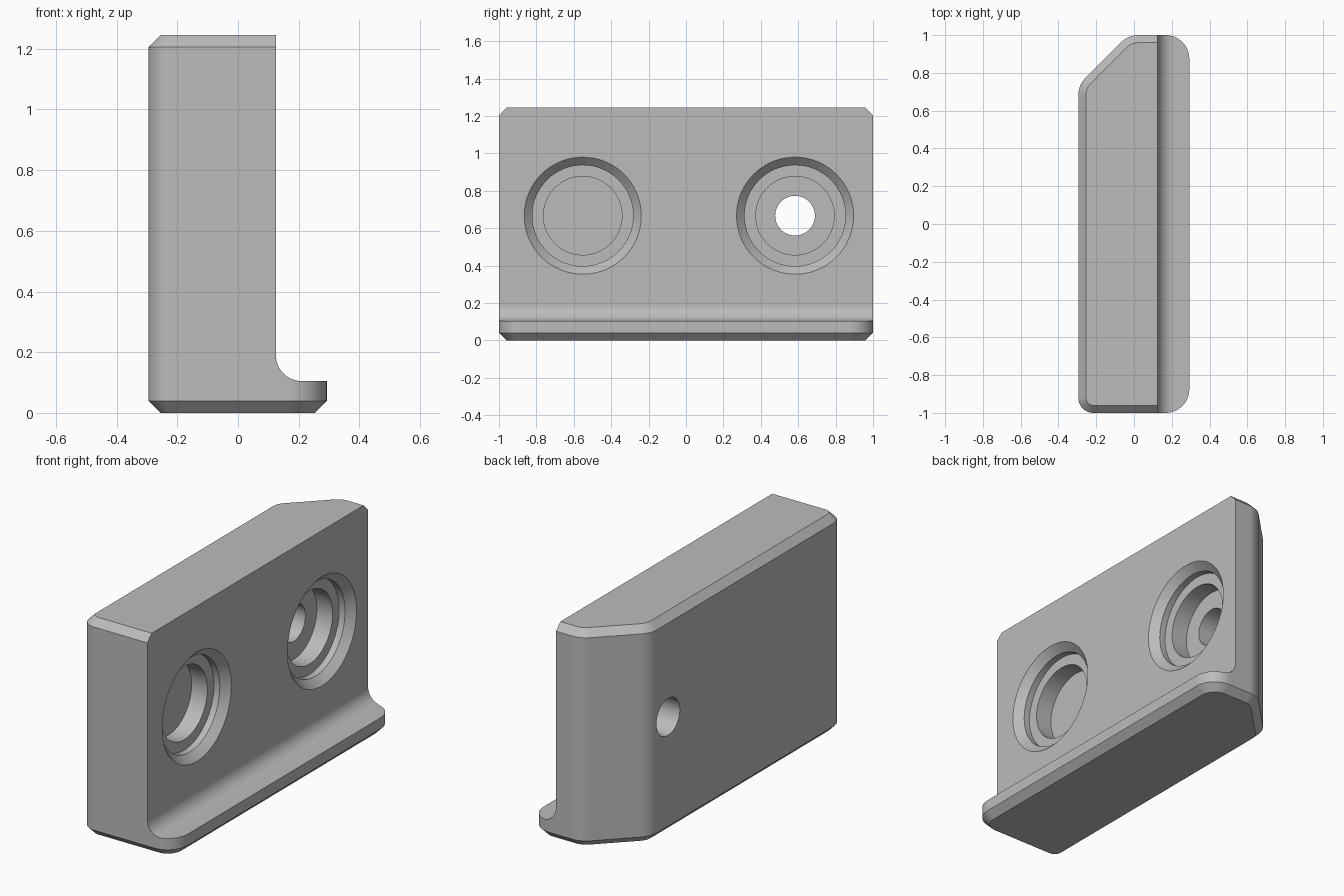
import bpy, bmesh
from math import sin, cos, pi, radians
from mathutils import Vector

cube = bpy.data.objects.get("Cube")
if cube:
    bpy.data.objects.remove(cube, do_unlink=True)

grey = bpy.data.materials.new("plain grey")
grey.use_nodes = True
grey.diffuse_color = (0.5, 0.5, 0.5, 1)
grey.node_tree.nodes["Principled BSDF"].inputs["Base Color"].default_value = (0.5, 0.5, 0.5, 1)


def loft(name, loops):
    """Closed solid through matching loops of points."""
    bm = bmesh.new()
    rings = [[bm.verts.new(p) for p in loop] for loop in loops]
    for a, b in zip(rings, rings[1:]):
        for i in range(len(a)):
            j = (i + 1) % len(a)
            bm.faces.new((a[i], a[j], b[j], b[i]))
    bm.faces.new(rings[0][::-1])
    bm.faces.new(rings[-1])
    bmesh.ops.recalc_face_normals(bm, faces=bm.faces)
    mesh = bpy.data.meshes.new(name)
    bm.to_mesh(mesh)
    bm.free()
    mesh.materials.append(grey)
    obj = bpy.data.objects.new(name, mesh)
    bpy.context.collection.objects.link(obj)
    return obj


def arc(cx, cy, r, start, end, steps=12):
    angles = [radians(start + (end - start) * i / steps) for i in range(steps + 1)]
    return [(cx + r * cos(a), cy + r * sin(a)) for a in angles]


# Plan outline: corner, radius, start and end direction of each rounded corner
X0, X1, TOP, BEVEL = -0.295, 0.293, 1.245, 0.04
CORNERS = [((X1, -1), 0.125, -90, 0), ((X1, 1), 0.125, 0, 90),
           ((-0.03, 1), 0.13, 90, 135), ((X0, 0.735), 0.13, 135, 180),
           ((X0, -1), 0.08, 180, 270)]


def outline(z, inset):
    pts = []
    for corner, r, start, end in CORNERS:
        n1 = Vector((cos(radians(start)), sin(radians(start))))
        n2 = Vector((cos(radians(end)), sin(radians(end))))
        centre = Vector(corner) - (n1 + n2) * r / (1 + n1.dot(n2))
        pts += [(x, y, z) for x, y in arc(centre.x, centre.y, r - inset, start, end)]
    return pts


# Block with chamfered top and bottom rims
body = loft("jaw_block", [outline(0, BEVEL), outline(BEVEL, 0),
                          outline(TOP - BEVEL, 0), outline(TOP, BEVEL)])

# Step above the foot, with its inner fillet
FACE, FOOT, FILLET = 0.125, 0.105, 0.085
step = [(FACE, 1.5)] + arc(FACE + FILLET, FOOT + FILLET, FILLET, 180, 270, 16)
step += [(0.5, FOOT), (0.5, 1.5)]
cutters = [loft("step_cutter", [[(x, y, z) for x, z in step] for y in (-1.2, 1.2)])]


# Stepped round pockets: (depth, radius) pairs going into the face
def pocket(name, y, sections):
    return loft(name, [[(FACE - depth, y + a, 0.667 + b)
                        for a, b in arc(0, 0, r, 0, 360, 64)[:-1]]
                       for depth, r in sections])


SECTIONS = [(-0.02, 0.333), (0.043, 0.27), (0.08, 0.27), (0.08, 0.21), (0.18, 0.21)]
cutters.append(pocket("blind_pocket_cutter", -0.552, SECTIONS))
cutters.append(pocket("through_pocket_cutter", 0.583,
                      SECTIONS + [(0.18, 0.106), (0.6, 0.106)]))

bpy.ops.object.select_all(action='DESELECT')
bpy.context.view_layer.objects.active = body
body.select_set(True)
for cutter in cutters:
    cutter.hide_render = True
    mod = body.modifiers.new(cutter.name, 'BOOLEAN')
    mod.operation = 'DIFFERENCE'
    mod.solver = 'EXACT'
    mod.object = cutter
    bpy.ops.object.modifier_apply(modifier=mod.name)
for cutter in cutters:
    bpy.data.objects.remove(cutter, do_unlink=True)

# Smooth rounds, crisp chamfers
bpy.ops.object.shade_smooth_by_angle(angle=radians(25))
weighted = body.modifiers.new("even_normals", 'WEIGHTED_NORMAL')
weighted.keep_sharp = True
